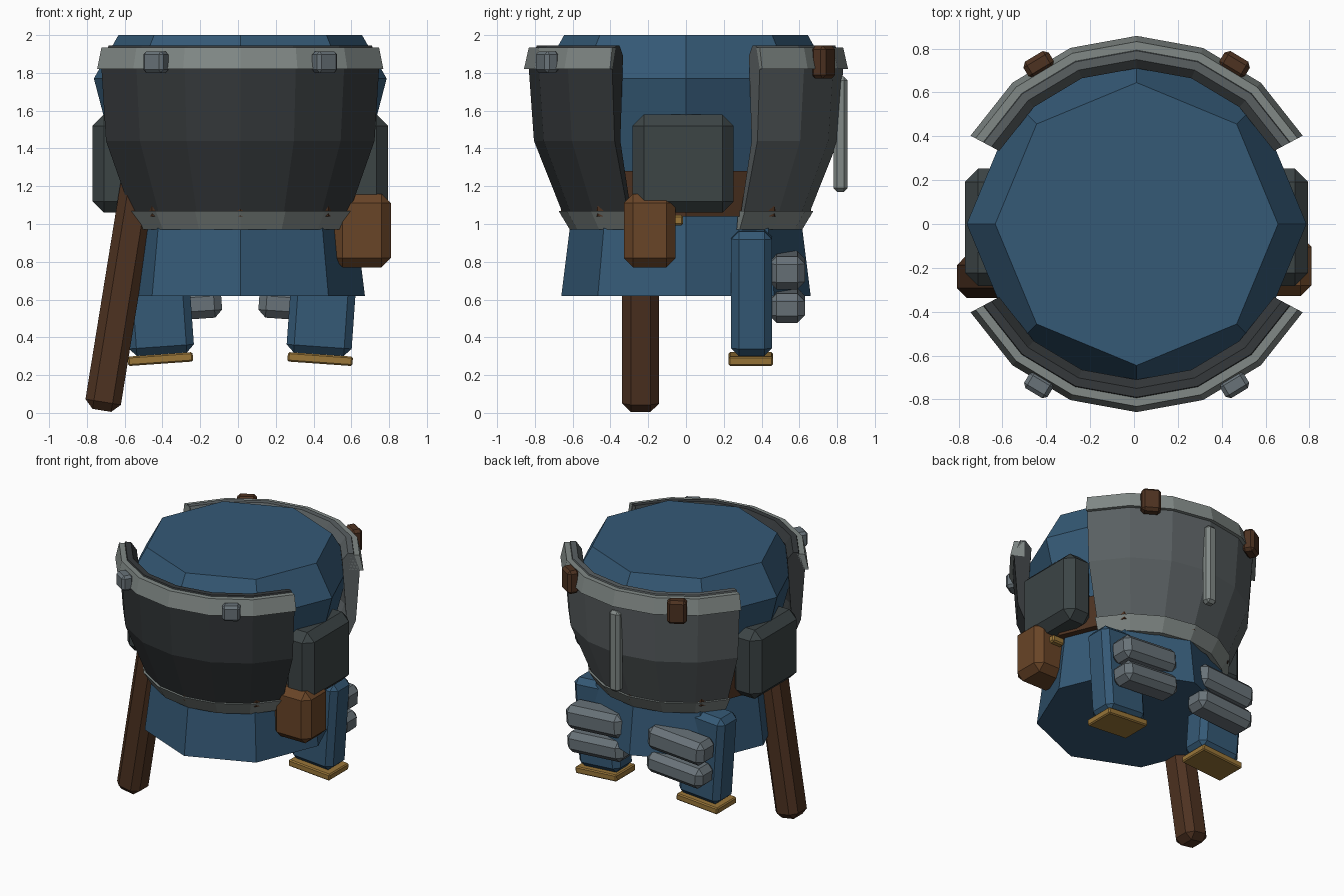
import bpy, bmesh
from math import sin, cos, pi, radians
from mathutils import Matrix

if "Cube" in bpy.data.objects:
    bpy.data.objects.remove(bpy.data.objects["Cube"])

CX = 0.012  # body centre line


def mat(name, r, g, b):
    m = bpy.data.materials.new(name)
    m.diffuse_color = (r, g, b, 1)
    m.use_nodes = True
    m.node_tree.nodes["Principled BSDF"].inputs["Base Color"].default_value = m.diffuse_color
    return m


BLUE = mat("blue_cloth", 0.035, 0.10, 0.18)
DARK = mat("dark_plate", 0.035, 0.04, 0.043)
GREY = mat("grey_plate", 0.10, 0.115, 0.12)
TRIM = mat("light_trim", 0.22, 0.25, 0.24)
STEEL = mat("steel", 0.14, 0.17, 0.19)
BOX = mat("dark_box", 0.045, 0.058, 0.06)
WOOD = mat("dark_leather", 0.075, 0.032, 0.015)
LEATHER = mat("leather", 0.14, 0.058, 0.02)
BRASS = mat("brass", 0.32, 0.18, 0.04)


def finish(name, bm, material):
    bmesh.ops.recalc_face_normals(bm, faces=bm.faces[:])
    me = bpy.data.meshes.new(name)
    bm.to_mesh(me)
    bm.free()
    me.materials.append(material)
    ob = bpy.data.objects.new(name, me)
    bpy.context.collection.objects.link(ob)
    return ob


def box(name, loc, size, material, bevel=0.02, ry=0, rz=0):
    """Chamfered box, tilted about y then turned about z."""
    bm = bmesh.new()
    bmesh.ops.create_cube(bm, size=1, matrix=Matrix.Diagonal((*size, 1)))
    bmesh.ops.bevel(bm, geom=bm.edges[:], offset=bevel, segments=1,
                    affect='EDGES', profile=0.5)
    bm.transform(Matrix.Translation(loc) @ Matrix.Rotation(rz, 4, 'Z')
                 @ Matrix.Rotation(ry, 4, 'Y'))
    return finish(name, bm, material)


def lathe(name, profile, material, sides=8):
    """Solid of revolution from (radius, z) pairs, capped at both ends."""
    bm = bmesh.new()
    rings = [[bm.verts.new((CX + r * cos(2 * pi * i / sides), r * sin(2 * pi * i / sides), z))
              for i in range(sides)] for r, z in profile]
    for a, b in zip(rings, rings[1:]):
        for i in range(sides):
            j = (i + 1) % sides
            bm.faces.new((a[i], a[j], b[j], b[i]))
    bm.faces.new(rings[0])
    bm.faces.new(rings[-1])
    return finish(name, bm, material)


def arc(name, profile, material, facing, half=62, steps=6):
    """Closed (radius, z) outline swept around part of a circle."""
    bm = bmesh.new()
    rings = []
    for i in range(steps + 1):
        a = radians(facing - half + 2 * half * i / steps)
        rings.append([bm.verts.new((CX + r * cos(a), r * sin(a), z)) for r, z in profile])
    n = len(profile)
    for a, b in zip(rings, rings[1:]):
        for i in range(n):
            j = (i + 1) % n
            bm.faces.new((a[i], a[j], b[j], b[i]))
    bm.faces.new(rings[0])
    bm.faces.new(rings[-1])
    return finish(name, bm, material)


# Octagonal padded coat and belt
lathe("coat", [(0.66, 0.62), (0.60, 1.10), (0.775, 1.77), (0.645, 2.0)], BLUE)
lathe("belt", [(0.66, 1.04), (0.67, 1.28)], WOOD)

# Front and back armour plates with trims
plate = [(0.60, 1.0), (0.65, 1.05), (0.805, 1.44), (0.832, 1.82), (0.79, 1.945),
         (0.75, 1.945), (0.71, 1.89), (0.74, 1.44)]
top_trim = [(0.76, 1.82), (0.858, 1.82), (0.832, 1.935), (0.76, 1.935)]
low_trim = [(0.58, 0.97), (0.615, 0.97), (0.675, 1.07), (0.60, 1.07)]
for side, facing, material in (("front", -90, DARK), ("back", 90, GREY)):
    arc(side + "_plate", plate, material, facing)
    arc(side + "_top_trim", top_trim, TRIM, facing)
    arc(side + "_low_trim", low_trim, TRIM, facing, half=62.5)
box("back_ridge", (CX, 0.818, 1.475), (0.085, 0.075, 0.61), TRIM, 0.02)

for s, side in ((-1, "left"), (1, "right")):
    # Rim clips
    box(side + "_front_clip", (CX + s * 0.447, -0.735, 1.857), (0.125, 0.085, 0.115),
        STEEL, 0.018, rz=s * radians(31))
    box(side + "_back_clip", (CX + s * 0.447, 0.728, 1.857), (0.135, 0.085, 0.175),
        WOOD, 0.02, rz=-s * radians(31))
    # Side boxes
    box(side + "_side_box", (CX + s * 0.665, -0.015, 1.32), (0.235, 0.535, 0.52), BOX, 0.06)
    # Hanging rear strips with brass ends and steel pads
    tilt = s * 0.07
    box(side + "_strip", (CX + s * 0.438, 0.347, 0.64), (0.345, 0.215, 0.66), BLUE, 0.04, ry=tilt)
    box(side + "_strip_end", (CX + s * 0.423, 0.343, 0.285), (0.345, 0.235, 0.05), BRASS, 0.008, ry=tilt)
    box(side + "_upper_pad", (CX + s * 0.343, 0.535, 0.755), (0.47, 0.19, 0.175), STEEL, 0.04, ry=tilt)
    box(side + "_lower_pad", (CX + s * 0.333, 0.535, 0.568), (0.47, 0.19, 0.155), STEEL, 0.04, ry=tilt)

# Hip pouch with brass catch
box("pouch", (0.657, -0.192, 0.965), (0.305, 0.275, 0.39), LEATHER, 0.05)
box("pouch_catch", (0.66, -0.055, 1.02), (0.10, 0.08, 0.055), BRASS, 0.01)

# Leaning scabbard on the left hip
box("scabbard", (-0.617, -0.24, 0.655), (0.19, 0.195, 1.30), WOOD, 0.045, ry=radians(9.2))
